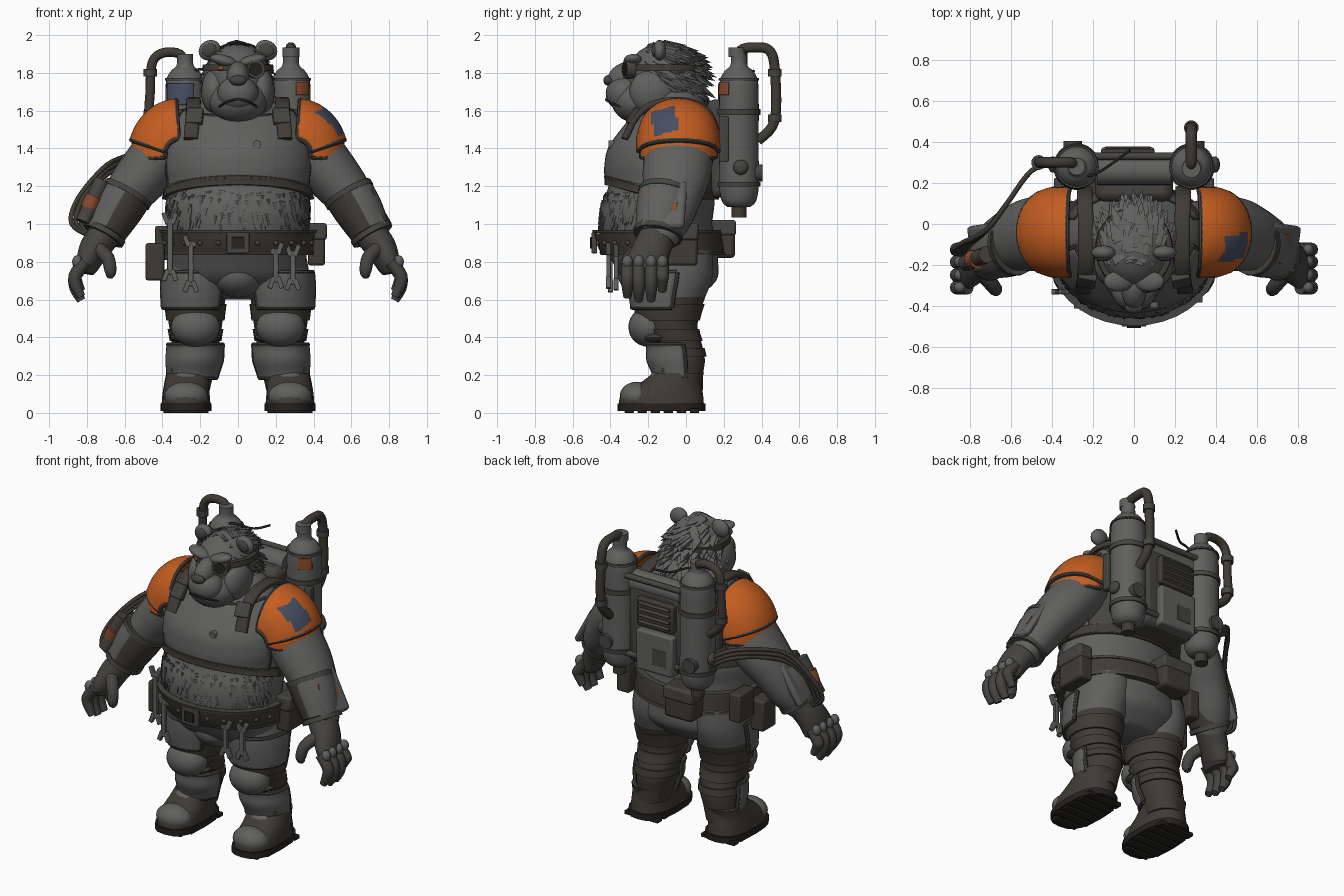
import bpy, bmesh, random
from math import sin, cos, pi, radians, copysign
from mathutils import Vector, Matrix, Euler

random.seed(4)
cube = bpy.data.objects.get("Cube")
if cube:
    bpy.data.objects.remove(cube)

def material(name, *rgb):
    m = bpy.data.materials.new(name)
    m.use_nodes = True
    m.diffuse_color = (*rgb, 1)
    m.node_tree.nodes["Principled BSDF"].inputs["Base Color"].default_value = (*rgb, 1)
    return m

GREY = material("grey", .115, .115, .112)
DARK = material("dark grey", .06, .057, .052)
BROWN = material("brown leather", .05, .043, .035)
BLACK = material("soot", .018, .016, .014)
ORANGE = material("orange paint", .55, .11, .015)
RUST = material("rust", .25, .07, .025)
BLUE = material("slate blue", .06, .075, .12)
made = []

def put(name, bm, mat, mirror=False, bevel=0, solid=0):
    me = bpy.data.meshes.new(name)
    bm.to_mesh(me)
    bm.free()
    ob = bpy.data.objects.new(name, me)
    bpy.context.collection.objects.link(ob)
    me.materials.append(mat)
    if solid:
        mod = ob.modifiers.new("thickness", "SOLIDIFY")
        mod.thickness, mod.offset = solid, 0
    if bevel:
        mod = ob.modifiers.new("bevel", "BEVEL")
        mod.width, mod.segments = bevel, 2
    if mirror:
        ob.modifiers.new("mirror", "MIRROR")
    made.append(ob)
    return ob

def at(secs, u):
    """Smooth interpolation through sections, u from 0 to 1."""
    k = len(secs) - 1
    i = min(int(u * k), k - 1)
    t = u * k - i
    quad = [secs[min(max(j, 0), k)] for j in range(i - 1, i + 3)]
    return [b + t * (c - a) / 2 + t * t * (a - 2.5 * b + 2 * c - d / 2) + t ** 3 * (1.5 * (b - c) + (d - a) / 2)
            for a, b, c, d in zip(*quad)]

def power(v, e):
    return copysign(abs(v) ** e, v)

def loft(name, secs, mat, mirror=False, flat=False, steps=4, sides=20, square=1):
    """Skin of rings; each section is x, y, z, width radius, depth radius."""
    secs = [s if len(s) == 5 else (*s, s[3]) for s in secs]
    n = (len(secs) - 1) * steps
    rows = [at(secs, i / n) for i in range(n + 1)]
    pts = [Vector(r[:3]) for r in rows]
    bm, rings, u = bmesh.new(), [], Vector((1, .01, 0))
    for i, r in enumerate(rows):
        w = Vector((0, 1, 0))
        if not flat:
            t = (pts[min(i + 1, n)] - pts[max(i - 1, 0)]).normalized()
            u = u - t * u.dot(t)
            u = u.normalized() if u.length > .05 else t.orthogonal().normalized()
            w = t.cross(u)
        else:
            u = Vector((1, 0, 0))
        angles = [2 * pi * j / sides for j in range(sides)]
        rings.append([bm.verts.new(pts[i] + u * r[3] * power(cos(a), square) + w * r[4] * power(sin(a), square))
                      for a in angles])
    for a, b in zip(rings, rings[1:]):
        for j in range(sides):
            bm.faces.new((a[j], a[(j + 1) % sides], b[(j + 1) % sides], b[j]))
    bm.faces.new(rings[0][::-1])
    bm.faces.new(rings[-1])
    bmesh.ops.recalc_face_normals(bm, faces=bm.faces)
    return put(name, bm, mat, mirror)

def tube(name, pts, r, mat, mirror=False, steps=5, sides=10):
    return loft(name, [(*p, r) for p in pts], mat, mirror, steps=steps, sides=sides)

def solid(name, kind, loc, size, mat, mirror=False, rot=(0, 0, 0), bevel=0):
    bm = bmesh.new()
    if kind == "ball":
        bmesh.ops.create_uvsphere(bm, u_segments=24, v_segments=14, radius=1)
    elif kind == "box":
        bmesh.ops.create_cube(bm, size=2)
        bevel = bevel or min(size) * .3
    else:
        bmesh.ops.create_cone(bm, cap_ends=True, segments=20, radius1=1, radius2=1, depth=2)
    turn = Euler([radians(a) for a in rot])
    bm.transform(Matrix.LocRotScale(Vector(loc), turn, Vector(size)))
    return put(name, bm, mat, mirror, bevel)

def shell(name, f, mat, mirror=False, thick=.02, trim=None, n=20):
    """Curved plate from f(u, v), with an optional rolled rim."""
    bm = bmesh.new()
    g = [[bm.verts.new(f(i / n, j / n)) for j in range(n + 1)] for i in range(n + 1)]
    for i in range(n):
        for j in range(n):
            bm.faces.new((g[i][j], g[i + 1][j], g[i + 1][j + 1], g[i][j + 1]))
    if trim:
        sides = [[f(0, k / 8) for k in range(9)], [f(k / 8, 1) for k in range(9)],
                 [f(1, k / 8) for k in range(9)], [f(k / 8, 0) for k in range(9)]]
        for edge in sides:
            tube(name + "_rim", edge, .013, trim, mirror, 2, 8)
    return put(name, bm, mat, mirror, solid=thick)

def around(secs, u0, u1, a0, a1, off, lift0=0, lift1=0):
    """Surface following sections; lifts arch the lower and upper edges."""
    def f(u, v):
        arch = (lift0 + (lift1 - lift0) * u) * sin(pi * v)
        x, y, z, rx, ry = at(secs, u0 + (u1 - u0) * u + arch)
        a = radians(a0 + (a1 - a0) * v)
        return Vector((x + (rx + off) * cos(a), y + (ry + off) * sin(a), z))
    return f

def drum(name, secs, u0, u1, off, mat, mirror=False):
    rows = [at(secs, u0 + (u1 - u0) * k / 3) for k in range(4)]
    return loft(name, [(x, y, z, a + off, b + off) for x, y, z, a, b in rows], mat, mirror, True, 2, 36)

def tufts(name, items, mat):
    bm = bmesh.new()
    for pos, way, length, width in items:
        m = Matrix.Translation(pos) @ way.to_track_quat("Z", "Y").to_matrix().to_4x4()
        m = m @ Matrix.Diagonal((width, width * .6, length, 1)) @ Matrix.Translation((0, 0, .3))
        bmesh.ops.create_cone(bm, segments=6, radius1=1, radius2=0, depth=1, matrix=m)
    return put(name, bm, mat)

# Torso, harness and belt
body = [(0, -.05, .6, .24, .1), (0, -.08, .7, .34, .24), (0, -.11, .8, .36, .28), (0, -.14, .9, .365, .3),
        (0, -.16, 1.0, .38, .3), (0, -.15, 1.1, .385, .3), (0, -.13, 1.2, .365, .28), (0, -.13, 1.3, .375, .28),
        (0, -.11, 1.4, .37, .28), (0, -.08, 1.5, .34, .24), (0, -.06, 1.6, .28, .18), (0, -.05, 1.7, .17, .13)]
loft("torso", body, GREY, flat=True, sides=40)
level = lambda z: (z - .6) / 1.1
shell("chest_plate", around(body, level(1.19), level(1.6), -165, -15, .013, .055, -.03), GREY, trim=DARK)
shell("back_plate", around(body, level(1.15), level(1.55), 25, 155, .012), DARK)
shell("ribs_strap", around(body, level(1.13), level(1.18), -182, 2, .014, .07, .07), BROWN)
shell("back_strap", around(body, level(1.13), level(1.19), 0, 180, .014), BROWN)
drum("belt", body, level(.85), level(.95), .035, BROWN)
for z in (.845, .96):
    drum("belt_edge", body, level(z - .008), level(z + .008), .04, DARK)
solid("buckle", "box", (0, -.485, .9), (.06, .015, .055), DARK)
solid("buckle_middle", "box", (0, -.5, .9), (.035, .008, .03), BLACK)
solid("codpiece", "ball", (0, -.19, .73), (.15, .17, .12), GREY)
solid("chest_bolt", "cyl", (.1, -.395, 1.42), (.022, .022, .015), GREY, rot=(90, 0, 0))
for a in range(-165, 0, 15):
    p = around(body, level(.9), 1, a, a, .035)(0, 0)
    solid("belt_stud", "ball", p, (.014, .014, .014), DARK)
loft("shoulder_strap", [(.25, -.325, 1.45, .038, .018), (.24, -.26, 1.57, .038, .018), (.235, -.16, 1.64, .038, .018),
     (.235, 0, 1.65, .038, .018), (.24, .12, 1.59, .038, .018), (.24, .17, 1.45, .038, .018)], BROWN, True, square=.5)
solid("strap_clasp", "box", (.23, -.275, 1.57), (.045, .018, .045), DARK, True, (-30, 0, 12))
marks = []
for k in range(170):
    z, a = random.uniform(.98, 1.17), random.uniform(-172, -8)
    p = around(body, level(z), 1, a, a, -.002)(0, 0)
    marks.append((p, Vector((cos(radians(a)) * .22, sin(radians(a)) * .22, -1)), random.uniform(.04, .07), .012))
tufts("belly_fur", marks[:120], GREY)
tufts("belly_fur_shadow", marks[120:], DARK)

# Pouches and hanging tools
solid("hip_pouch", "box", (.415, -.04, .89), (.045, .1, .11), BROWN)
solid("hip_pouch_flap", "box", (.42, -.04, .96), (.05, .105, .045), DARK)
solid("side_case", "box", (-.4, .0, .9), (.04, .08, .09), BROWN)
solid("low_pouch", "box", (-.44, -.16, .8), (.05, .07, .1), BROWN)
solid("back_pouch", "box", (-.12, .19, .92), (.1, .07, .1), BROWN)
solid("back_pouch_flap", "box", (-.12, .195, .98), (.105, .07, .04), DARK)
for x, y, z, size in ((-.36, -.33, .88, .15), (-.25, -.4, .79, .12), (.2, -.41, .78, .09), (.29, -.37, .77, .09)):
    solid("tool_handle", "box", (x, y, z), (.015, .012, size), GREY)
    for e in (-1, 1):
        for s in (-1, 1):
            solid("tool_jaw", "box", (x + s * .022, y, z + e * size), (.013, .013, .032), GREY, rot=(0, s * e * 20, 0))

# Head
solid("cranium", "ball", (0, -.12, 1.765), (.175, .2, .195), GREY)
solid("neck", "ball", (0, -.08, 1.62), (.19, .18, .13), GREY)
solid("jaw", "ball", (0, -.24, 1.65), (.155, .155, .12), GREY)
solid("muzzle", "ball", (0, -.325, 1.69), (.11, .1, .095), GREY)
solid("snout_bridge", "ball", (0, -.32, 1.78), (.06, .1, .075), GREY, rot=(25, 0, 0))
solid("nose", "ball", (0, -.41, 1.76), (.045, .028, .028), DARK)
solid("cheek", "ball", (.125, -.18, 1.7), (.07, .12, .12), GREY, True)
solid("brow", "ball", (.075, -.28, 1.865), (.075, .05, .03), GREY, True, (0, -15, 0))
solid("ear", "ball", (.15, -.14, 1.92), (.06, .035, .052), GREY, True, (0, 30, 0))
solid("ear_hollow", "ball", (.152, -.167, 1.92), (.04, .015, .034), DARK, True, (0, 30, 0))
tube("mouth", [(-.1, -.345, 1.62), (-.06, -.405, 1.645), (0, -.424, 1.66), (.06, -.405, 1.645), (.1, -.345, 1.62)], .006, BLACK)
solid("eye", "ball", (-.085, -.29, 1.825), (.024, .018, .014), RUST)
loft("goggle_strap", [(0, -.12, 1.81, .19, .206), (0, -.12, 1.845, .186, .202)], BROWN, flat=True, sides=32)
solid("goggle_rim", "cyl", (.09, -.3, 1.82), (.05, .05, .025), DARK, rot=(90, 0, 15))
solid("goggle_lens", "cyl", (.092, -.32, 1.82), (.036, .036, .01), BLACK, rot=(90, 0, 15))
mane = []
for k in range(260):
    d = Vector((random.gauss(0, 1), random.gauss(.35, 1), random.gauss(0, 1))).normalized()
    if d.y > -.45 and (d.y > 0 or abs(d.x) > .6 or d.z > .75):
        p = Vector((0, -.1, 1.755)) + Vector((d.x * .155, d.y * .19, d.z * .195))
        mane.append((p, d * .5 + Vector((0, .45, -.5)), random.uniform(.08, .12), random.uniform(.032, .046)))
tufts("mane", mane, GREY)

# Shoulder guards: domed plates with a lower strip and a painted patch
def dome(lo, hi, grow, side):
    def f(u, v):
        a, b = radians(hi + (lo - hi) * u), radians(-80 + 160 * v)
        c = cos(b) ** .68
        return Vector((side * (.31 + (.25 + grow) * c * cos(a)), -.04 + (.2 + grow) * sin(b), 1.36 + (.28 + grow) * c * sin(a)))
    return f
for side in (-1, 1):
    pad = shell("shoulder_guard", dome(17, 86, .015, side), ORANGE, trim=DARK, n=36)
    shell("shoulder_strip", dome(-3, 15, 0, side), ORANGE, trim=DARK)
    if side > 0:
        pad.data.materials.append(BLUE)
        for p in pad.data.polygons:
            dy, dz = p.center.y + .11, p.center.z - 1.54
            if abs(dy + dz * .2) < .065 and abs(dz - dy * .3) < .065:
                p.material_index = 1

# Arms, bracers and hands
loft("arm", [(.3, -.04, 1.46, .13, .15), (.4, -.04, 1.38, .15, .18), (.5, -.05, 1.26, .145, .18), (.58, -.07, 1.16, .13, .16),
             (.66, -.1, 1.03, .115, .13), (.72, -.15, .92, .085, .095)], GREY, True)
bracer = loft("bracer", [(.58, -.1, 1.17, .135, .15), (.64, -.12, 1.07, .13, .145), (.7, -.145, .96, .11, .125)], BROWN, True)
bracer.data.materials.append(GREY)
for p in bracer.data.polygons:
    p.material_index = int(p.normal.x > .1)
for x, y, z, r in ((.58, -.1, 1.17, .14), (.7, -.145, .96, .118)):
    loft("bracer_rim", [(x, y, z, r, r + .012), (x + .014, y - .005, z - .025, r, r + .012)], DARK, True)
solid("bracer_plate", "box", (.72, -.115, 1.1), (.022, .115, .14), GREY, True, (0, -30, -8), .02)
for y, z, w, h in ((-.16, 1.16, .035, .035), (-.065, 1.1, .02, .035)):
    solid("bracer_paint", "cyl", (.745 + (1.1 - z) * .5, y, z), (h, w, .009), RUST, rot=(0, 62, -8))

loft("hand", [(.7, -.145, .95, .085, .095), (.76, -.18, .87, .08, .1), (.8, -.21, .78, .06, .11), (.81, -.215, .74, .045, .09)], DARK, True)
for k, y in enumerate((-.31, -.25, -.185, -.125)):
    drop = .02 * (k == 0) + .05 * (k == 3)
    loft("finger", [(.81, y, .8, .034), (.86, y, .73, .035), (.86, y, .66 + drop, .032), (.83, y, .595 + drop, .022)],
         DARK, True, sides=12)
    solid("knuckle", "ball", (.85, y, .8), (.028, .028, .035), GREY, True)
loft("thumb", [(.74, -.24, .87, .04), (.69, -.3, .82, .036), (.675, -.32, .75, .032), (.68, -.31, .72, .018)], DARK, True, sides=12)

# Legs: trousers, pads, wraps and boots
leg = [(.2, -.06, .86, .155, .2), (.215, -.07, .72, .165, .21), (.225, -.09, .58, .155, .18), (.225, -.09, .46, .14, .15),
       (.225, -.05, .36, .125, .135), (.23, -.04, .28, .125, .14), (.24, -.03, .2, .11, .12), (.255, -.03, .12, .105, .12)]
trouser = loft("leg", leg, GREY, True, True)
trouser.data.materials.append(BROWN)
for p in trouser.data.polygons:
    p.material_index = int(p.center.z < .62)
for u, size in ((.29, .1), (.45, .09), (.6, .08)):
    drum("leg_wrap", leg, u, u + size, .01, BROWN, True)
shell("thigh_guard", around(leg, .12, .31, -135, 5, .018), GREY, True, trim=DARK)
solid("knee_guard", "ball", (.225, -.2, .455), (.13, .105, .105), GREY, True)
solid("knee_strap", "ball", (.225, -.16, .4), (.135, .1, .035), BROWN, True)
shell("shin_guard", around(leg, .57, .88, -170, 12, .02), GREY, True, trim=DARK)
for z in (.23, .33):
    solid("guard_bolt", "ball", (.345, -.12, z), (.014, .014, .014), DARK, True)
loft("boot", [(.275, -.13, .04, .13, .225), (.275, -.125, .1, .125, .215), (.27, -.08, .16, .12, .16), (.26, -.04, .21, .12, .135)],
     BROWN, True, True, square=.85)
loft("sole", [(.275, -.13, .01, .135, .232), (.275, -.13, .05, .135, .232)], BLACK, True, True, square=.75)
for k in range(6):
    solid("tread", "box", (.275, -.3 + k * .069, .012), (.12 - .03 * (k == 0), .025, .012), BLACK, True)
solid("toe_cap", "ball", (.275, -.26, .09), (.115, .09, .075), GREY, True)
solid("ankle_plate", "ball", (.265, -.15, .17), (.09, .06, .05), GREY, True, (40, 0, 0))

# Backpack with twin tanks
solid("pack_body", "box", (0, .22, 1.4), (.19, .11, .26), DARK, bevel=.04)
solid("pack_top_roll", "cyl", (0, .26, 1.65), (.07, .07, .18), GREY, rot=(0, 90, 0))
solid("pack_lower_box", "box", (-.03, .33, 1.27), (.13, .045, .13), GREY)
solid("pack_patch", "box", (-.07, .374, 1.25), (.05, .004, .05), DARK)
solid("pack_vent", "box", (-.03, .33, 1.51), (.13, .035, .09), BROWN)
for k in range(4):
    solid("vent_slat", "box", (-.03, .365, 1.45 + k * .04), (.11, .012, .01), DARK, rot=(30, 0, 0))
for z in (1.2, 1.7):
    solid("pack_frame", "cyl", (0, .33, z), (.018, .018, .25), DARK, rot=(0, 90, 0))
tank = [(.28, .28, z, r, r) for z, r in ((1.09, .06), (1.12, .09), (1.2, .105), (1.35, .105), (1.5, .105), (1.65, .105),
        (1.76, .1), (1.81, .075), (1.84, .045), (1.9, .042))]
loft("tank", tank, GREY, True, True, sides=28)
for u in (.22, .5, .665):
    drum("tank_band", tank, u, u + .022, .008, DARK, True)
solid("tank_nozzle", "cyl", (.28, .28, 1.075), (.04, .04, .04), BROWN, True)
solid("tank_valve", "cyl", (.3, .385, 1.27), (.045, .045, .02), DARK, True, (90, 0, 0))
solid("tank_knob", "ball", (.395, .29, 1.3), (.025, .04, .04), DARK, True)
solid("tank_gauge", "box", (.37, .2, 1.45), (.02, .025, .12), DARK, True)
shell("rust_label", around(tank, .585, .655, -75, -30, .004), RUST, thick=.006)
label = shell("blue_label", around(tank, .54, .645, -115, -30, .004), BLUE, thick=.006)
label.data.transform(Matrix.Scale(-1, 4, (1, 0, 0)))
label.data.flip_normals()
tube("left_hose", [(.28, .28, 1.86), (.28, .29, 1.92), (.28, .36, 1.935), (.28, .44, 1.92), (.28, .47, 1.82),
                   (.28, .47, 1.55), (.28, .38, 1.44)], .028, BROWN)
tube("right_hose", [(-.28, .28, 1.83), (-.31, .3, 1.9), (-.4, .3, 1.905), (-.455, .3, 1.85), (-.465, .3, 1.7),
                    (-.465, .3, 1.55), (-.38, .3, 1.46)], .026, BROWN)
for x, y, z in ((.28, .47, 1.8), (.28, .47, 1.56), (-.465, .3, 1.8), (-.465, .3, 1.58)):
    solid("hose_collar", "cyl", (x, y, z), (.036, .036, .02), DARK)
solid("left_cap", "cyl", (.28, .27, 1.91), (.045, .045, .025), GREY)
tube("loose_cable", [(-.28, .24, 1.78), (-.2, .24, 1.82), (-.1, .3, 1.79), (-.02, .36, 1.81)], .007, BLACK)

# Cables feeding the right forearm device
for k in range(3):
    d = k * .025
    tube("arm_cable", [(-.38, .3, 1.25 + d), (-.5, .26, 1.32 + d), (-.62, .1, 1.3 + d), (-.72, -.03, 1.24 + d),
                       (-.8 - d, -.1, 1.13), (-.83 - d, -.14, 1.0), (-.77, -.15, .93)], .013, BROWN)
tube("forearm_canister", [(-.72, -.15, 1.23), (-.77, -.17, 1.12), (-.82, -.19, 1.01)], .042, DARK)
solid("canister_paint", "cyl", (-.775, -.173, 1.115), (.045, .045, .035), RUST, rot=(0, 24, 0))

bpy.ops.object.select_all(action="DESELECT")
for ob in made:
    ob.select_set(True)
bpy.context.view_layer.objects.active = made[0]
bpy.ops.object.shade_smooth_by_angle(angle=radians(40))
